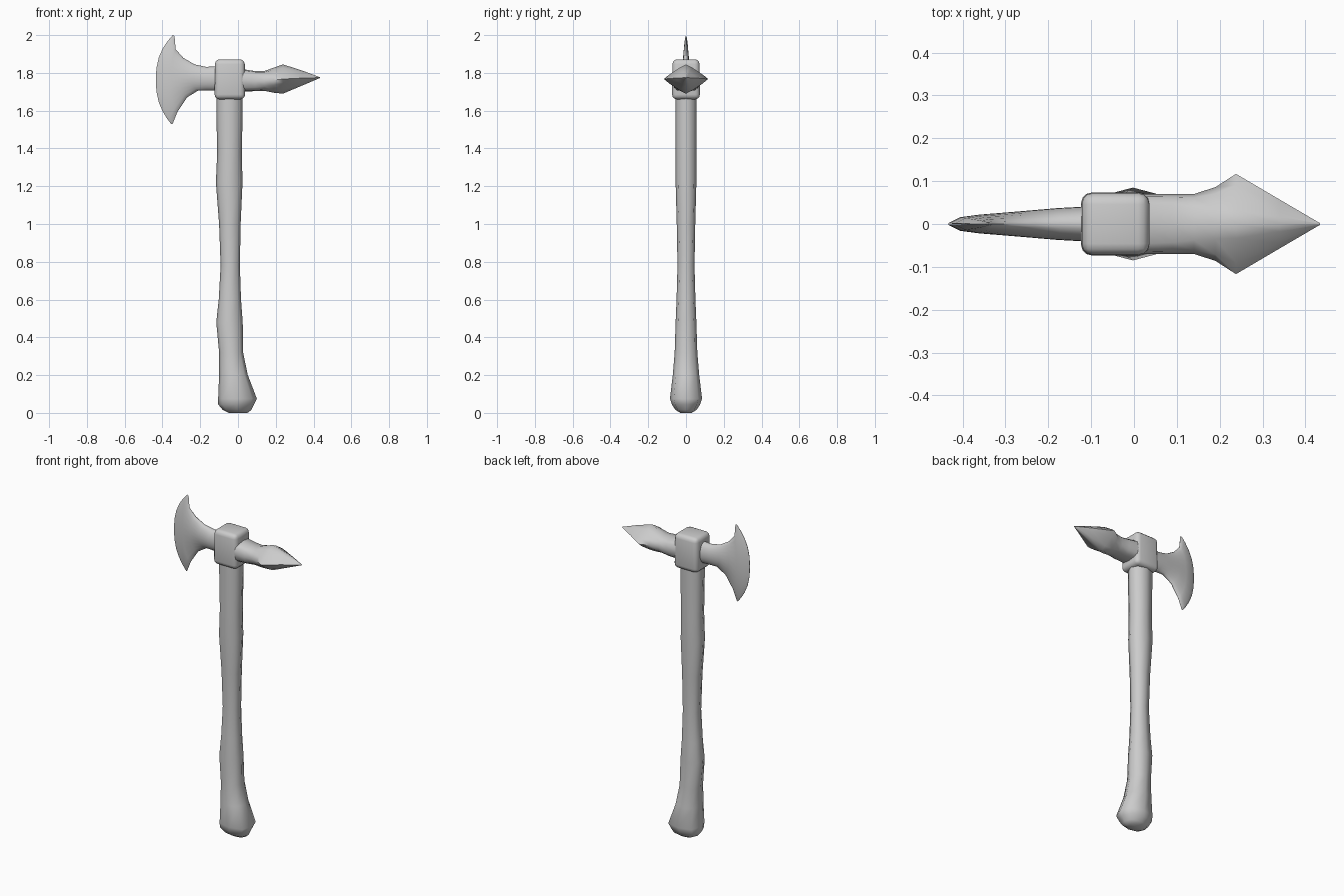
import bpy, bmesh, math
from mathutils import Vector

default = bpy.data.objects.get("Cube")
if default:
    bpy.data.objects.remove(default, do_unlink=True)

grey = bpy.data.materials.new("light grey")
grey.use_nodes = True
grey.diffuse_color = (0.6, 0.6, 0.6, 1)
grey.node_tree.nodes["Principled BSDF"].inputs["Base Color"].default_value = (0.6, 0.6, 0.6, 1)


def finish(name, bm, angle):
    bmesh.ops.recalc_face_normals(bm, faces=bm.faces)
    mesh = bpy.data.meshes.new(name)
    bm.to_mesh(mesh)
    bm.free()
    mesh.materials.append(grey)
    obj = bpy.data.objects.new(name, mesh)
    bpy.context.collection.objects.link(obj)
    bpy.ops.object.select_all(action="DESELECT")
    obj.select_set(True)
    bpy.context.view_layer.objects.active = obj
    bpy.ops.object.shade_smooth_by_angle(angle=math.radians(angle))
    return obj


def loft(name, rings, angle):
    """Skin a list of equal closed rings and cap both ends."""
    bm = bmesh.new()
    loops = [[bm.verts.new(p) for p in ring] for ring in rings]
    for a, b in zip(loops, loops[1:]):
        for i in range(len(a)):
            j = (i + 1) % len(a)
            bm.faces.new((a[i], a[j], b[j], b[i]))
    bm.faces.new(loops[0])
    bm.faces.new(loops[-1])
    bmesh.ops.remove_doubles(bm, verts=bm.verts, dist=0.0005)
    return finish(name, bm, angle)


def section(a, b, power, count):
    """Superellipse: power 1 is round, below 1 boxy, 2 a diamond."""
    for i in range(count):
        t = math.tau * i / count
        c, s = math.cos(t), math.sin(t)
        yield (math.copysign(abs(c) ** power, c) * a,
               math.copysign(abs(s) ** power, s) * b)


# Handle: height, left edge, right edge, half depth
handle = [
    (0.0, -0.05, 0.05, 0.03), (0.015, -0.08, 0.07, 0.055),
    (0.045, -0.105, 0.085, 0.075), (0.075, -0.105, 0.1, 0.085),
    (0.2, -0.1, 0.052, 0.07), (0.32, -0.1, 0.027, 0.06),
    (0.48, -0.115, 0.025, 0.055), (0.6, -0.102, 0.016, 0.05),
    (0.78, -0.092, 0.01, 0.045), (1.0, -0.1, 0.014, 0.049),
    (1.22, -0.117, 0.024, 0.055), (1.38, -0.11, 0.02, 0.055),
    (1.6, -0.115, 0.025, 0.056), (1.72, -0.115, 0.025, 0.056),
]
loft("handle", [[((l + r) / 2 + x, y, z) for x, y in section((r - l) / 2, d, 0.8, 8)]
                for z, l, r, d in handle], 60)

# Head block: softly rounded, slightly narrower on top
bm = bmesh.new()
bmesh.ops.create_cube(bm, size=1)
for v in bm.verts:
    taper = 0.97 if v.co.z > 0 else 1
    v.co = Vector((v.co.x * 0.162 * taper - 0.043, v.co.y * 0.148 * taper, v.co.z * 0.212 + 1.766))
bmesh.ops.bevel(bm, geom=bm.edges[:], offset=0.026, segments=3, profile=0.5, affect="EDGES")
finish("head_block", bm, 60)

# Blade: top x, top z, bottom x, bottom z, middle x, half thickness
blade = [
    (-0.09, 1.835, -0.09, 1.705, -0.09, 0.042), (-0.17, 1.832, -0.16, 1.706, -0.18, 0.037),
    (-0.23, 1.845, -0.21, 1.707, -0.25, 0.031), (-0.29, 1.88, -0.27, 1.67, -0.31, 0.026),
    (-0.33, 1.925, -0.32, 1.595, -0.36, 0.022), (-0.336, 1.995, -0.346, 1.53, -0.405, 0.016),
    (-0.345, 2.0, -0.352, 1.528, -0.435, 0.001),
]
rings = []
for tx, tz, bx, bz, mx, thick in blade:
    ring = []
    for s, y in section(1, thick, 1, 24):
        edge_x = (tx + bx) / 2 + s * (tx - bx) / 2
        ring.append((edge_x + (mx - edge_x) * (1 - abs(s) ** 2.5), y,
                     (tz + bz) / 2 + s * (tz - bz) / 2))
    rings.append(ring)
loft("blade", rings, 60)

# Spike: x, half depth, bottom z, top z, section power
spike = [
    (0.02, 0.07, 1.702, 1.82, 0.6), (0.09, 0.07, 1.703, 1.81, 0.7),
    (0.14, 0.07, 1.705, 1.81, 0.9), (0.19, 0.086, 1.695, 1.828, 1.3),
    (0.238, 0.117, 1.69, 1.845, 1.8), (0.34, 0.057, 1.733, 1.812, 1.7),
    (0.435, 0.0, 1.775, 1.775, 1),
]
rings = [[(x, y, (lo + hi) / 2 + z) for y, z in section(d, (hi - lo) / 2, p, 12)]
         for x, d, lo, hi, p in spike[:-1]]
rings.append([(0.435 - 0.001, y, 1.775 + z) for y, z in section(0.002, 0.002, 1, 12)])
loft("spike", rings, 50)
